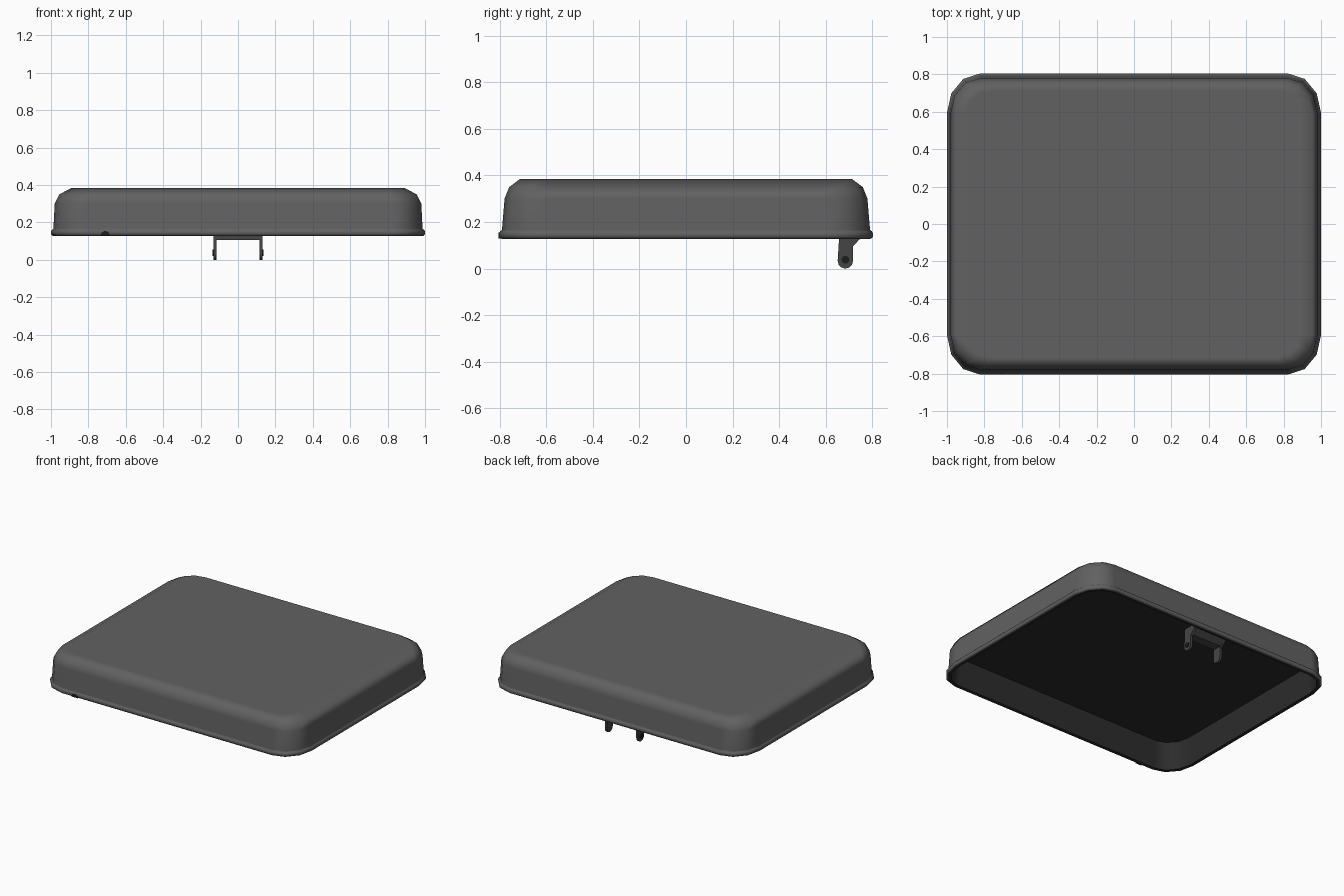
import bpy, bmesh, math
from mathutils import Matrix

if "Cube" in bpy.data.objects:
    bpy.data.objects.remove(bpy.data.objects["Cube"])


def material(name, v):
    m = bpy.data.materials.new(name)
    m.diffuse_color = (v, v, v, 1)
    m.use_nodes = True
    m.node_tree.nodes["Principled BSDF"].inputs["Base Color"].default_value = m.diffuse_color
    return m


GREY = material("lid grey", 0.12)
DARK = material("inside dark grey", 0.025)
METAL = material("bracket grey", 0.06)
BLACK = material("pin black", 0.012)


def finish(bm, name, mats, angle=35):
    bmesh.ops.recalc_face_normals(bm, faces=bm.faces)
    me = bpy.data.meshes.new(name)
    bm.to_mesh(me)
    bm.free()
    for m in mats:
        me.materials.append(m)
    ob = bpy.data.objects.new(name, me)
    bpy.context.collection.objects.link(ob)
    bpy.ops.object.select_all(action='DESELECT')
    ob.select_set(True)
    bpy.context.view_layer.objects.active = ob
    bpy.ops.object.shade_smooth_by_angle(angle=math.radians(angle))
    return ob


def ring(bm, hx, hy, z, rx, ry, seg=3):
    """Rounded rectangle with elliptical corners."""
    out = []
    for q, (sx, sy) in enumerate([(1, 1), (-1, 1), (-1, -1), (1, -1)]):
        for i in range(seg + 1):
            a = math.pi / 2 * (q + i / seg)
            out.append(bm.verts.new((sx * (hx - rx) + rx * math.cos(a),
                                     sy * (hy - ry) + ry * math.sin(a), z)))
    return out


# Hollow lid: flat inner ceiling -> inner wall -> rim bead -> outer wall -> top
INNER = [(0.95, 0.752, 0.32, 0.14, 0.16), (0.968, 0.772, 0.13, 0.15, 0.18)]
OUTER = [(0.99, 0.794, 0.128, 0.17, 0.20), (0.999, 0.803, 0.136, 0.175, 0.21),
         (1.0, 0.804, 0.15, 0.175, 0.21), (0.995, 0.799, 0.160, 0.175, 0.205),
         (0.987, 0.791, 0.166, 0.165, 0.195), (0.98, 0.78, 0.30, 0.16, 0.185),
         (0.956, 0.76, 0.35, 0.155, 0.17), (0.89, 0.715, 0.384, 0.135, 0.115)]
bm = bmesh.new()
rings = [ring(bm, *r) for r in INNER + OUTER]
bm.faces.new(rings[0]).material_index = 1
for k, (a, b) in enumerate(zip(rings, rings[1:])):
    for i in range(len(a)):
        j = (i + 1) % len(a)
        f = bm.faces.new((a[i], a[j], b[j], b[i]))
        f.material_index = 1 if k < len(INNER) else 0
bm.faces.new(rings[-1])
shell = finish(bm, "lid_shell", [GREY, DARK], 50)
wn = shell.modifiers.new("flat_top_normals", 'WEIGHTED_NORMAL')
wn.keep_sharp = True
wn.weight = 100


def extrude_x(name, pts, x0, x1, mat):
    """Prism from a (y, z) outline between two x values."""
    bm = bmesh.new()
    f = bm.faces.new([bm.verts.new((x0, y, z)) for y, z in pts])
    g = bmesh.ops.extrude_face_region(bm, geom=[f])
    bmesh.ops.translate(bm, vec=(x1 - x0, 0, 0),
                        verts=[v for v in g["geom"] if isinstance(v, bmesh.types.BMVert)])
    return finish(bm, name, [mat])


def disc(name, loc, axis, r, depth, mat):
    bm = bmesh.new()
    bmesh.ops.create_cone(bm, cap_ends=True, segments=14, radius1=r, radius2=r, depth=depth,
                          matrix=Matrix.Translation(loc) @ Matrix.Rotation(math.pi / 2, 4, axis))
    return finish(bm, name, [mat])


# Hinge bracket: two lugs with rounded ends, pins and a cross plate
lug = [(0.77, 0.165), (0.745, 0.125), (0.718, 0.095)]
lug += [(0.685 + 0.033 * math.cos(a), 0.033 + 0.033 * math.sin(a))
        for a in [-math.pi * i / 6 for i in range(7)]]
lug += [(0.658, 0.13), (0.658, 0.165)]
for s, side in ((1, "right"), (-1, "left")):
    extrude_x("hinge_lug_" + side, lug, s * 0.114, s * 0.130, METAL)
    disc("hinge_pin_" + side, (s * 0.126, 0.685, 0.038), 'Y', 0.017, 0.020, BLACK)
extrude_x("hinge_cross_plate",
          [(0.658, 0.105), (0.722, 0.105), (0.77, 0.145), (0.77, 0.165), (0.658, 0.135)],
          -0.114, 0.114, METAL)

# Small dark half-round notch mark in the front rim
bm = bmesh.new()
arc = [(-0.71 + 0.024 * math.cos(math.pi * i / 8), 0.13 + 0.024 * math.sin(math.pi * i / 8))
       for i in range(9)]
f = bm.faces.new([bm.verts.new((x, -0.805, z)) for x, z in arc])
g = bmesh.ops.extrude_face_region(bm, geom=[f])
bmesh.ops.translate(bm, vec=(0, 0.008, 0),
                    verts=[v for v in g["geom"] if isinstance(v, bmesh.types.BMVert)])
finish(bm, "rim_notch", [BLACK])
